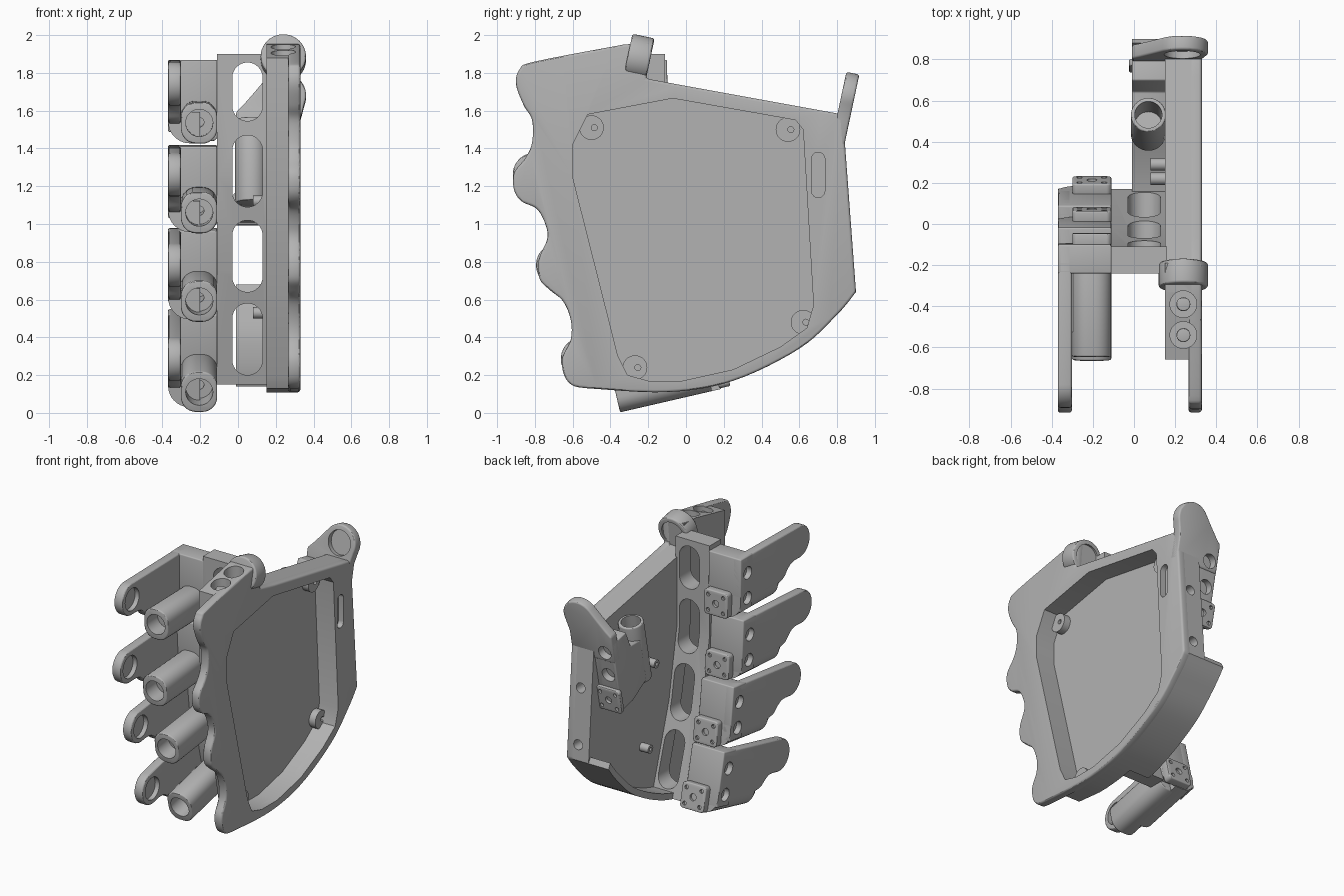
import bpy, bmesh
from math import sin, cos, pi, radians
from mathutils import Vector

if "Cube" in bpy.data.objects:
    bpy.data.objects.remove(bpy.data.objects["Cube"], do_unlink=True)

grey = bpy.data.materials.new("plain grey")
grey.use_nodes = True
colour = (0.45, 0.45, 0.45, 1)
grey.diffuse_color = colour
grey.node_tree.nodes["Principled BSDF"].inputs["Base Color"].default_value = colour
parts = []


def arc(cx, cy, r, start=0, end=360, n=32):
    """Points on an arc; a full circle leaves out the repeated last point."""
    steps = n if abs(end - start) == 360 else n - 1
    angles = [radians(start + (end - start) * i / steps) for i in range(n)]
    return [(cx + r * cos(a), cy + r * sin(a)) for a in angles]


def slot(cx, cy, r, half):
    return arc(cx, cy + half - r, r, 0, 180, 16) + arc(cx, cy - half + r, r, 180, 360, 16)


def rect(a, b, c, d):
    return [(a, c), (b, c), (b, d), (a, d)]


def round_rect(a, b, c, d, r):
    corners = [(b - r, d - r, 0), (a + r, d - r, 90), (a + r, c + r, 180), (b - r, c + r, 270)]
    return [p for x, y, s in corners for p in arc(x, y, r, s, s + 90, 8)]


def smooth(pts, n=6):
    """Catmull-Rom curve through open points."""
    p = [Vector(q) for q in [pts[0]] + pts + [pts[-1]]]
    out = []
    for a, b, c, d in zip(p, p[1:], p[2:], p[3:]):
        for i in range(n):
            t = i / n
            out.append(tuple(0.5 * (2 * b + (c - a) * t + (2 * a - 5 * b + 4 * c - d) * t * t
                                    + (3 * b - a - 3 * c + d) * t ** 3)))
    return out + [pts[-1]]


def apply_all(obj):
    bpy.context.view_layer.objects.active = obj
    for mod in list(obj.modifiers):
        bpy.ops.object.modifier_apply(modifier=mod.name)


def prism(name, pts, axis, lo, hi, bevel=0.0, keep=True):
    """Extrude a profile along one axis, with optional rounded edges."""
    place = {"x": lambda p, t: (t, p[0], p[1]),
             "y": lambda p, t: (p[0], t, p[1]),
             "z": lambda p, t: (p[0], p[1], t)}[axis]
    bm = bmesh.new()
    rings = [[bm.verts.new(place(p, t)) for p in pts] for t in (lo, hi)]
    bm.faces.new(rings[0])
    bm.faces.new(rings[1])
    n = len(pts)
    for i in range(n):
        j = (i + 1) % n
        bm.faces.new((rings[0][i], rings[0][j], rings[1][j], rings[1][i]))
    bmesh.ops.recalc_face_normals(bm, faces=bm.faces)
    mesh = bpy.data.meshes.new(name)
    bm.to_mesh(mesh)
    bm.free()
    mesh.materials.append(grey)
    obj = bpy.data.objects.new(name, mesh)
    bpy.context.collection.objects.link(obj)
    if bevel:
        mod = obj.modifiers.new("round", "BEVEL")
        mod.width, mod.segments, mod.angle_limit = bevel, 3, radians(40)
        apply_all(obj)
    if keep:
        parts.append(obj)
    return obj


def cut(targets, pts, axis, lo, hi):
    """Remove an extruded profile from each target."""
    cutter = prism("cutter", pts, axis, lo, hi, keep=False)
    cutter.hide_render = True
    for obj in targets:
        mod = obj.modifiers.new("cut", "BOOLEAN")
        mod.operation, mod.solver, mod.object = "DIFFERENCE", "EXACT", cutter
        apply_all(obj)
    bpy.data.objects.remove(cutter, do_unlink=True)


def connector(name, x, z, lo, hi):
    """Small mounting plate with a centre hole and four corner holes."""
    plate = prism(name, round_rect(x - .095, x + .095, z - .09, z + .09, .025), "y", lo, hi, .008)
    cut([plate], arc(x, z, .025, n=16), "y", hi - .02, hi + .1)
    for sx in (-1, 1):
        for sz in (-1, 1):
            cut([plate], arc(x + sx * .06, z + sz * .055, .014, n=12), "y", hi - .02, hi + .1)


# Side plate with scalloped grip, and the thicker tray behind it
bottom = smooth([(-.52, .13), (-.1, .11), (.25, .17), (.6, .34), (.8, .52), (.9, .64)])
scallops = smooth([(-.33, 1.95), (-.8, 1.86), (-.88, 1.82), (-.9, 1.74), (-.86, 1.63), (-.815, 1.55),
                   (-.815, 1.43), (-.85, 1.35), (-.91, 1.27), (-.91, 1.18), (-.87, 1.12), (-.79, 1.08),
                   (-.745, 1.0), (-.735, .92), (-.78, .81), (-.775, .71), (-.72, .65), (-.65, .59),
                   (-.61, .49), (-.61, .39), (-.655, .29), (-.645, .2), (-.6, .145), (-.52, .13)])
top = [(.83, 1.58), (.72, 1.6), (-.05, 1.74), (-.21, 1.77), (-.19, 1.96)]
flange = prism("grip_plate", scallops[:-1] + bottom + top, "x", .265, .33, .014)
tray = prism("tray", [(-.66, 1.88), (-.66, 1.4), (-.42, .2), (-.38, .13)] + bottom[5:] + top
             + [(-.33, 1.95)], "x", .15, .28)
recess = [(-.6, 1.42), (-.6, 1.25), (-.36, .3), (-.31, .2), (-.2, .17), (-.02, .17), (.25, .23), (.5, .35),
          (.64, .45), (.675, .57), (.62, 1.5), (.58, 1.55), (-.07, 1.665), (-.52, 1.58)]
cut([flange, tray], recess, "x", .18, .5)
cut([flange], slot(.7, 1.26, .035, .12), "x", .29, .5)

# Bottom wall curving up behind the tray
lower = bottom[10:]
prism("bottom_wall", lower + [(y - .02, z + .04) for y, z in reversed(lower)], "x", -.01, .16)

# Screw tabs in the recess corners
for y, z in [(-.5, 1.51), (.54, 1.5), (.62, .48), (-.27, .24)]:
    tab = prism("screw_tab", arc(y, z, .065), "x", .17, .23)
    cut([tab], arc(y + .015, z, .016, n=16), "x", .2, .5)

# Counterbored screws on top of the grip, and holes in the back edge
for y in (-.54, -.39):
    cut([flange, tray], arc(.24, y, .065), "z", 1.82, 2.2)
    prism("top_screw", arc(.24, y, .034, n=24), "z", 1.8, 1.88, .006)
for z in (.75, 1.15):
    cut([flange, tray], arc(.24, z, .035, n=24), "y", .78, 1.2)

# Inner standoff posts
for y, z in [(.22, 1.12), (.29, .53)]:
    post = prism("standoff_post", arc(y, z, .03, n=24), "x", .08, .16)
    cut([post], arc(y, z, .013, n=12), "x", 0, .12)

# Round cup at the front top
cup = prism("front_cup", arc(0, 0, .12, n=40), "y", -.07, .05, .012)
cut([cup], arc(0, 0, .088), "y", .01, .2)
cup.location = (.24, -.24, 1.875)
cup.rotation_euler.x = radians(-12)

# Slotted bridge, upright at the top and leaning back below
bridge = prism("slotted_bridge", [(-.24, 1.9), (-.24, 1.25), (-.14, .75), (.04, .15), (.17, .15),
                                  (-.02, .75), (-.11, 1.25), (-.11, 1.9)], "x", -.112, .16)
for z, half in [(1.7, .155), (1.28, .19), (.83, .19), (.39, .19)]:
    cut([bridge], slot(.05, z, .08, half), "y", -.6, .6)

# One finger unit, built level: fin, body, barrel, back wall, connector
first = len(parts)
fin = prism("finger_fin", [(.55, .32)] + arc(-.13, .205, .115, 90, 275, 22)
            + smooth([(-.08, .09), (-.03, .08), (.01, .05), (.05, .01), (.12, -.01)], 4) + [(.55, -.01)],
            "x", -.37, -.302, .012)
cut([fin], arc(-.13, .205, .08), "x", -.335, -.2)
body = prism("finger_body", [(-.2, .05), (-.2, -.115)] + arc(-.255, 0, .115, 270, 180, 12)
             + [(-.37, .05)], "y", .12, .55)
barrel = prism("finger_barrel", round_rect(-.302, -.11, -.115, .105, .08), "y", 0, .5, .01)
cut([barrel], arc(-.205, -.005, .072), "y", -.1, .17)
cut([barrel], arc(-.205, -.005, .025, n=16), "y", .1, .4)
wall = prism("finger_back_wall", rect(-.37, -.11, -.06, .32), "y", .41, .55, .008)
for w in (.02, .2):
    cut([wall, fin, body], arc(.47, w, .045, n=24), "x", -.5, -.33)
connector("finger_connector", -.205, -.02, .54, .6)

# Four fingers fanned along the bridge: y, z and tilt of each
unit = parts[first:]
for i, (y, z, tilt) in enumerate([(-.645, 1.54, 1), (-.66, 1.065, 3.5), (-.525, .595, 7), (-.375, .115, 13)]):
    for obj in unit:
        if i:
            obj = obj.copy()
            bpy.context.collection.objects.link(obj)
            parts.append(obj)
        obj.location = (0, y, z)
        obj.rotation_euler.x = radians(tilt)

# Thumb unit at the back: fin with cup, block, barrel, connector
first = len(parts)
thumb = prism("thumb_fin", [(-.01, -.12), (-.01, .09), (.03, .13), (.09, .2)]
              + arc(.235, .18, .125, 140, -20, 24) + [(.33, .05), (.33, -.12)], "y", -.035, .035, .012)
cut([thumb], arc(.235, .18, .088), "y", -.2, 0)
block = prism("thumb_block", [(.03, .03), (-.13, .03), (-.16, -.1), (-.27, -.12), (-.27, -.44), (-.1, -.5),
                              (.03, -.5)], "x", -.01, .16, .008)
tube = prism("thumb_barrel", arc(.07, -.293, .085, n=40), "z", -.46, -.01, .008)
cut([tube, block], arc(.07, -.293, .066), "z", -.25, .2)
for w in (-.05, -.23):
    cut([block, thumb], arc(.06, w, .05, n=24), "y", -.02, .2)
connector("thumb_connector", .07, -.42, .02, .055)
for obj in parts[first:]:
    obj.location = (0, .82, 1.5)
    obj.rotation_euler.x = radians(-12)

# Smooth rounded faces, keep the crisp edges
bpy.ops.object.select_all(action="DESELECT")
for obj in parts:
    obj.select_set(True)
bpy.context.view_layer.objects.active = parts[0]
bpy.ops.object.shade_smooth_by_angle(angle=radians(30))
